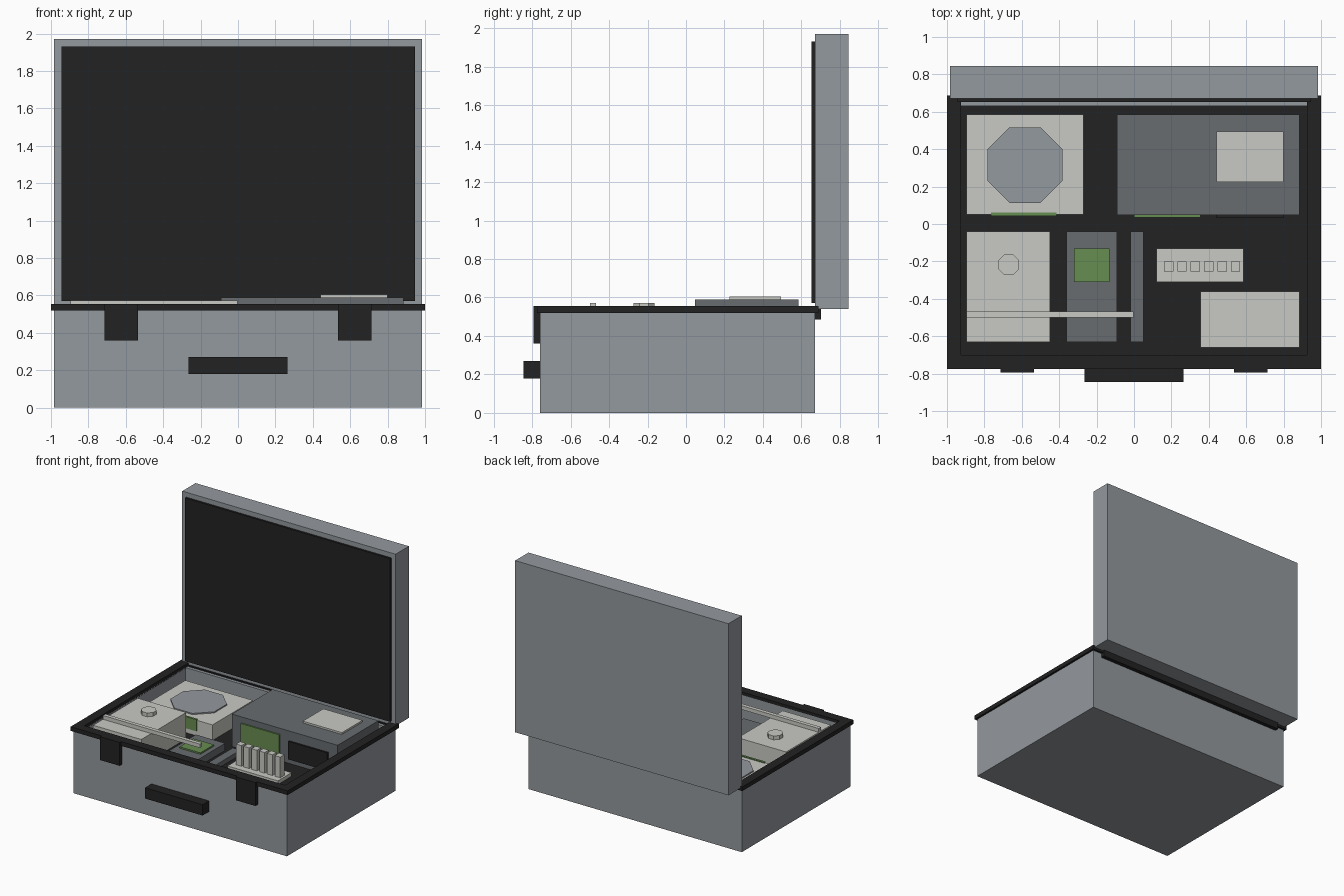
import bpy, math

if "Cube" in bpy.data.objects:
    bpy.data.objects.remove(bpy.data.objects["Cube"])


def mat(name, rgb):
    m = bpy.data.materials.new(name)
    m.diffuse_color = (*rgb, 1)
    m.use_nodes = True
    m.node_tree.nodes["Principled BSDF"].inputs["Base Color"].default_value = m.diffuse_color
    return m


GREY = mat("case grey", (.296, .319, .342))
DARK = mat("dark grey", (.138, .150, .159))
BLACK = mat("black", (.016, .016, .016))
WHITE = mat("off white", (.584, .591, .552))
GREEN = mat("circuit green", (.136, .266, .084))


def add(name, verts, faces, m):
    me = bpy.data.meshes.new(name)
    me.from_pydata(verts, [], faces)
    me.materials.append(m)
    ob = bpy.data.objects.new(name, me)
    bpy.context.collection.objects.link(ob)
    return ob


def prism(name, ring, z0, z1, m):
    n = len(ring)
    v = [(x, y, z) for z in (z0, z1) for x, y in ring]
    f = [tuple(reversed(range(n))), tuple(range(n, 2 * n))]
    f += [(i, (i + 1) % n, n + (i + 1) % n, n + i) for i in range(n)]
    return add(name, v, f, m)


def rect(x0, x1, y0, y1):
    return [(x0, y0), (x1, y0), (x1, y1), (x0, y1)]


def box(name, x0, x1, y0, y1, z0, z1, m):
    return prism(name, rect(x0, x1, y0, y1), z0, z1, m)


def octagon(name, x, y, r, z0, z1, m):
    a = [math.pi / 8 + i * math.pi / 4 for i in range(8)]
    return prism(name, [(x + r * math.cos(t), y + r * math.sin(t)) for t in a], z0, z1, m)


FLOOR = .32

# open tub: nested rings from outer bottom, up, over the wall top and down inside
outer, inner = rect(-.983, .983, -.76, .67), rect(-.925, .925, -.70, .632)
rings = [(outer, 0), (outer, .53), (inner, .53), (inner, FLOOR - .02)]
verts = [(x, y, z) for r, z in rings for x, y in r]
faces = [(3, 2, 1, 0), (12, 13, 14, 15)]
faces += [(4 * k + i, 4 * k + (i + 1) % 4, 4 * k + 4 + (i + 1) % 4, 4 * k + 4 + i)
          for k in range(3) for i in range(4)]
add("case_body", verts, faces, GREY)
box("inner_deck", -.925, .925, -.70, .632, FLOOR - .02, FLOOR, BLACK)

# rim bars, latches, hinge and handle
box("rim_front", -1, 1, -.775, -.70, .52, .555, BLACK)
box("rim_back", -.925, .925, .658, .688, .52, .54, BLACK)
for side, s in (("left", -1), ("right", 1)):
    a, b = sorted((s * .925, s * 1))
    box("rim_" + side, a, b, -.70, .688, .52, .555, BLACK)
    box("latch_" + side, s * .625 - .09, s * .625 + .09, -.793, -.76, .36, .555, BLACK)
box("hinge", -.9, .9, .66, .703, .485, .54, BLACK)
box("handle", -.265, .265, -.845, -.76, .18, .27, BLACK)

# upright lid with dark lining
box("lid", -.983, .983, .67, .845, .54, 1.97, GREY)
box("lid_lining", -.945, .945, .653, .67, .57, 1.93, BLACK)

# round-topped module, back left
box("fan_module", -.895, -.27, .05, .585, FLOOR, .45, WHITE)
octagon("fan_disc", -.583, .315, .218, .45, .46, GREY)
box("fan_board", -.765, -.415, .044, .062, .36, .457, GREEN)

# large module, back right
box("main_module", -.09, .885, .047, .585, FLOOR, .59, DARK)
box("main_plate", .44, .80, .225, .495, .59, .605, WHITE)
box("main_board", 0, .355, .035, .047, .36, .54, GREEN)
box("main_screen", .44, .80, .032, .047, .36, .51, BLACK)

# tall block with knob and rod, front left
box("tall_block", -.895, -.45, -.63, -.04, FLOOR, .54, WHITE)
octagon("knob", -.67, -.218, .06, .54, .572, WHITE)
box("rod", -.895, -.002, -.50, -.468, .54, .572, WHITE)

# low tray with chip, and thin rail
box("low_tray", -.36, -.09, -.63, -.04, FLOOR, .38, DARK)
box("chip", -.32, -.13, -.31, -.13, .38, .392, GREEN)
box("rail", -.02, .05, -.63, -.04, FLOOR, .36, DARK)

# connector row
box("connector_base", .12, .585, -.31, -.13, FLOOR, .35, WHITE)
for i in range(6):
    x = .185 + .0715 * i
    box(f"connector_post_{i + 1}", x - .025, x + .025, -.255, -.20, .35, .522, WHITE)

# flat pad, front right
box("flat_pad", .355, .885, -.66, -.36, FLOOR, .35, WHITE)
